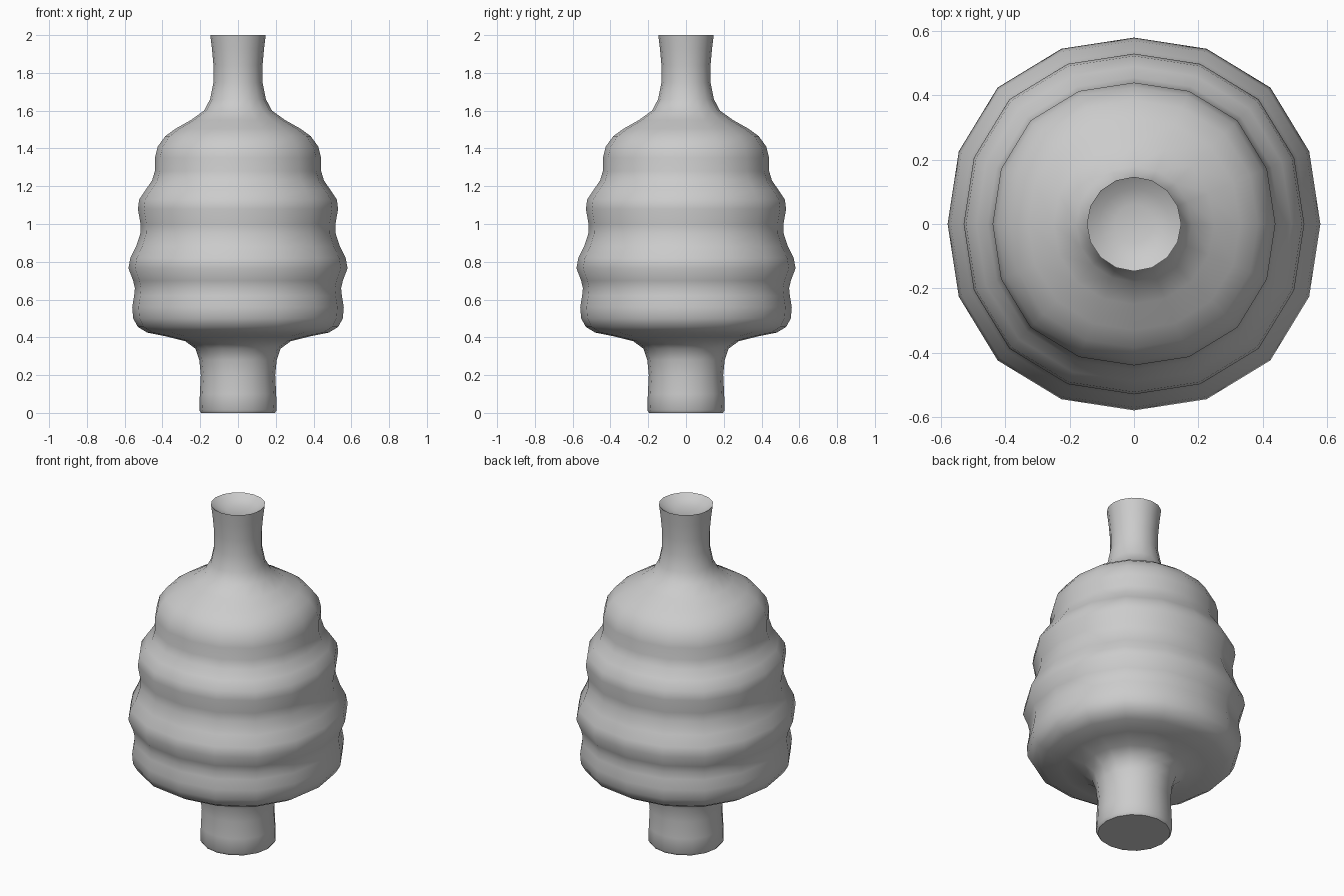
import bpy
import bmesh
import math

cube = bpy.data.objects.get("Cube")
if cube:
    bpy.data.objects.remove(cube, do_unlink=True)

SIDES = 16

# Outline of the vessel from foot to lip: (radius, height)
PROFILE = [
    (0.195, 0), (0.205, 0.015), (0.202, 0.1), (0.197, 0.2), (0.205, 0.28),
    (0.225, 0.34), (0.28, 0.38), (0.38, 0.405), (0.48, 0.425), (0.53, 0.455),
    (0.555, 0.5), (0.56, 0.56), (0.55, 0.62), (0.546, 0.66), (0.555, 0.7),
    (0.58, 0.765), (0.57, 0.82), (0.54, 0.88), (0.517, 0.95), (0.516, 1.0),
    (0.53, 1.08), (0.523, 1.13), (0.49, 1.18), (0.455, 1.23), (0.44, 1.28),
    (0.44, 1.35), (0.425, 1.41), (0.385, 1.465), (0.33, 1.505), (0.25, 1.55),
    (0.18, 1.6), (0.148, 1.66), (0.13, 1.75), (0.13, 1.84), (0.138, 1.93),
    (0.147, 2.0),
]
# Shallow hollow inside the lip
DISH = [(0.11, 1.975), (0.06, 1.96)]

grey = bpy.data.materials.new("plain_grey")
grey.use_nodes = True
grey.diffuse_color = (0.6, 0.6, 0.6, 1)
grey.node_tree.nodes["Principled BSDF"].inputs["Base Color"].default_value = (0.6, 0.6, 0.6, 1)


def ring(bm, radius, z):
    """One loop of the lathe, swelling a little towards the diagonals on wide parts."""
    swell = 0.035 * min(1, max(0, (radius - 0.15) / 0.25))
    verts = []
    for i in range(SIDES):
        a = 2 * math.pi * i / SIDES
        r = radius * (1 + swell * math.sin(2 * a) ** 2)
        verts.append(bm.verts.new((r * math.cos(a), r * math.sin(a), z)))
    return verts


# Ribbed vessel
bm = bmesh.new()
rings = [ring(bm, r, z) for r, z in PROFILE + DISH]
for low, high in zip(rings, rings[1:]):
    for i in range(SIDES):
        j = (i + 1) % SIDES
        bm.faces.new((low[i], low[j], high[j], high[i]))
bm.faces.new(rings[0][::-1])
bm.faces.new(rings[-1])
mesh = bpy.data.meshes.new("ribbed_vessel")
bm.to_mesh(mesh)
bm.free()
mesh.materials.append(grey)
vessel = bpy.data.objects.new("ribbed_vessel", mesh)
bpy.context.collection.objects.link(vessel)

bpy.ops.object.select_all(action="DESELECT")
vessel.select_set(True)
bpy.context.view_layer.objects.active = vessel
bpy.ops.object.shade_smooth_by_angle(angle=math.radians(50))
